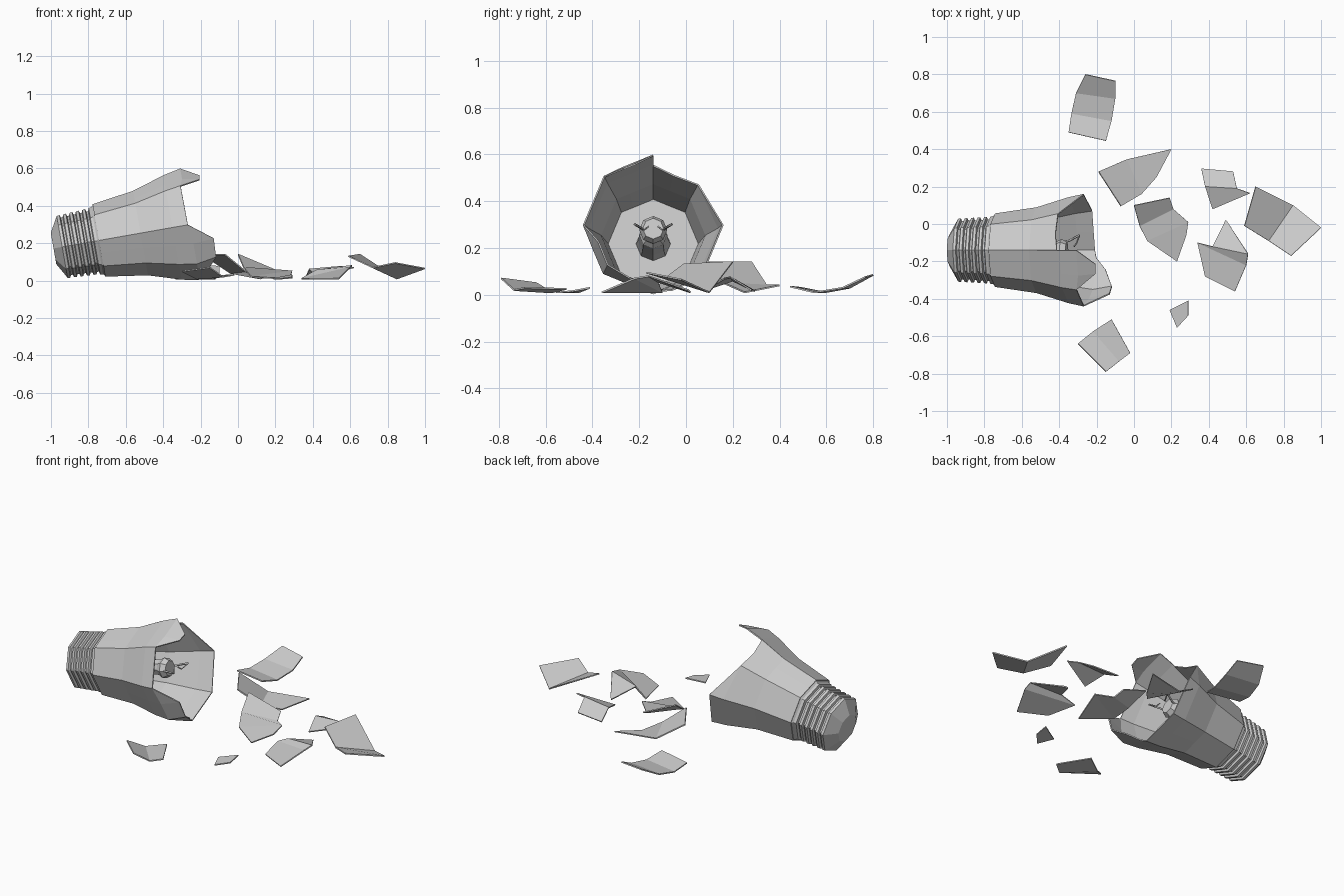
import bpy
import bmesh
from math import sin, cos, radians
from mathutils import Vector

cube = bpy.data.objects.get("Cube")
if cube:
    bpy.data.objects.remove(cube, do_unlink=True)

# One plain grey for everything
grey = bpy.data.materials.new("plain grey")
grey.use_nodes = True
tone = (.6, .6, .6, 1)
grey.diffuse_color = tone
grey.node_tree.nodes["Principled BSDF"].inputs["Base Color"].default_value = tone

# The bulb lies along a slightly rising axis
origin = Vector((-.94, -.14, .18))
axis = Vector((cos(radians(10)), 0, sin(radians(10))))
up = Vector((-axis.z, 0, axis.x))
front = Vector((0, -1, 0))


def on_bulb(along, radius, degrees):
    """Point at a distance along the axis; zero degrees is up, ninety is front."""
    a = radians(degrees)
    return origin + axis * along + (up * cos(a) + front * sin(a)) * radius


def finish(name, bm, thickness=0):
    bmesh.ops.remove_doubles(bm, verts=bm.verts, dist=.0005)
    bmesh.ops.recalc_face_normals(bm, faces=bm.faces)
    mesh = bpy.data.meshes.new(name)
    bm.to_mesh(mesh)
    bm.free()
    mesh.materials.append(grey)
    obj = bpy.data.objects.new(name, mesh)
    bpy.context.collection.objects.link(obj)
    if thickness:
        shell = obj.modifiers.new("thickness", 'SOLIDIFY')
        shell.thickness = thickness
        shell.offset = 0
    return obj


def add_face(bm, points):
    """Add a face, leaving out repeated corners."""
    corners = []
    for p in points:
        if all((p - q).length > .0005 for q in corners):
            corners.append(p)
    if len(corners) > 2:
        bm.faces.new([bm.verts.new(p) for p in corners])


def lathe(name, profile, sides=8):
    bm = bmesh.new()
    step = 360 / sides
    for (t0, r0), (t1, r1) in zip(profile, profile[1:]):
        for i in range(sides):
            a, b = i * step, (i + 1) * step
            add_face(bm, [on_bulb(t0, r0, a), on_bulb(t0, r0, b),
                          on_bulb(t1, r1, b), on_bulb(t1, r1, a)])
    return finish(name, bm)


# Screw base: end cap, ridges, collar and inner closing disc
screw = [(-.047, 0), (-.047, .085)]
for ridge in range(5):
    start, radius = ridge * .035, .168 + ridge * .002
    screw += [(start, radius), (start + .015, radius + .002),
              (start + .02, radius - .012), (start + .03, radius - .012)]
screw += [(.175, .18), (.19, .182), (.205, .195), (.22, .197), (.22, 0)]
lathe("screw_base", screw)

# Broken glass: an octagonal bulb whose rim ends at a different place at each angle
glass_profile = [(.2, .193), (.426, .226), (.6, .28), (.694, .3), (.81, .272)]
rim = [(0, .694), (17, .79), (29, .785), (45, .68), (90, .682), (112, .805),
       (135, .80), (157, .757), (172, .70), (180, .69), (202, .69), (225, .69),
       (270, .682), (315, .576), (340, .57), (360, .585)]


def glass_point(along, degrees):
    for (t0, r0), (t1, r1) in zip(glass_profile, glass_profile[1:]):
        if along <= t1:
            break
    radius = r0 + (r1 - r0) * (along - t0) / (t1 - t0)
    # Keep points between corners on the flat sides
    flat = cos(radians(22.5)) / cos(radians(degrees % 45 - 22.5))
    return on_bulb(along, radius * flat, degrees)


bm = bmesh.new()
for (a, end_a), (b, end_b) in zip(rim, rim[1:]):
    for (t0, _), (t1, _) in zip(glass_profile, glass_profile[1:]):
        add_face(bm, [glass_point(min(t0, end_a), a), glass_point(min(t0, end_b), b),
                      glass_point(min(t1, end_b), b), glass_point(min(t1, end_a), a)])
finish("broken_glass", bm, .007)

# Glass stem inside the bulb
lathe("stem", [(.21, .075), (.3, .065), (.44, .06), (.46, .045),
               (.53, .045), (.56, .06), (.59, .045), (.59, 0)])


# Support wires and the filament remains
def wire(name, points, radius=.006):
    curve = bpy.data.curves.new(name, 'CURVE')
    curve.dimensions = '3D'
    curve.bevel_depth = radius
    curve.bevel_resolution = 0
    curve.use_fill_caps = True
    line = curve.splines.new('POLY')
    line.points.add(len(points) - 1)
    for target, p in zip(line.points, points):
        target.co = (*p, 1)
    curve.materials.append(grey)
    bpy.context.collection.objects.link(bpy.data.objects.new(name, curve))


for side, label in ((-1, "back"), (1, "front")):
    wire(label + "_support_wire",
         [on_bulb(.5, .03, 90 * side), on_bulb(.6, .05, 90 * side),
          on_bulb(.66, .08, 85 * side)])
    wire(label + "_filament",
         [on_bulb(.66, .08, 85 * side), on_bulb(.64, .04, 110 * side),
          on_bulb(.63, .02, 80 * side)], .004)


# Loose shards: each is a bent strip given by pairs of edge points
def shard(name, rows):
    bm = bmesh.new()
    for (a, b), (c, d) in zip(rows, rows[1:]):
        add_face(bm, [Vector(p) for p in (a, b, d, c)])
    finish(name, bm, .007)


shard("far_back_shard", [
    ((-.26, .8, .085), (-.1, .765, .075)),
    ((-.31, .7, .03), (-.1, .67, .03)),
    ((-.335, .59, .01), (-.12, .55, .01)),
    ((-.35, .49, .03), (-.15, .445, .035))])
shard("pointed_shard", [
    ((-.19, .28, .14), (-.07, .095, .14)),
    ((-.04, .345, .04), (.04, .16, .05)),
    ((.2, .4, .04), (.12, .25, .01))])
shard("middle_shard", [
    ((0, .1, .14), (.19, .14, .06)),
    ((.03, -.01, .07), (.21, .08, .03)),
    ((.07, -.09, .02), (.29, .01, .05)),
    ((.23, -.2, .01), (.28, -.06, .02))])
shard("left_end_shard", [
    ((.59, -.01, .13), (.65, .2, .14)),
    ((.72, -.09, .07), (.85, .1, .01)),
    ((.84, -.17, .095), (1, -.02, .065))])
shard("left_back_shard", [
    ((.36, .295, .015), (.53, .28, .02)),
    ((.38, .2, .06), (.55, .19, .075)),
    ((.42, .08, .02), (.62, .165, .07))])
shard("left_front_shard", [
    ((.49, .02, .01), (.5, .01, .02)),
    ((.42, -.12, .055), (.61, -.16, .08)),
    ((.34, -.1, .01), (.6, -.22, .07)),
    ((.38, -.28, .01), (.54, -.36, .01))])
shard("small_shard", [
    ((.19, -.46, .01), (.29, -.41, .03)),
    ((.23, -.555, .01), (.29, -.49, .015))])
shard("front_shard", [
    ((-.3, -.64, .05), (-.15, -.79, .07)),
    ((-.22, -.575, .01), (-.08, -.735, .02)),
    ((-.12, -.51, .025), (-.02, -.69, .03))])
